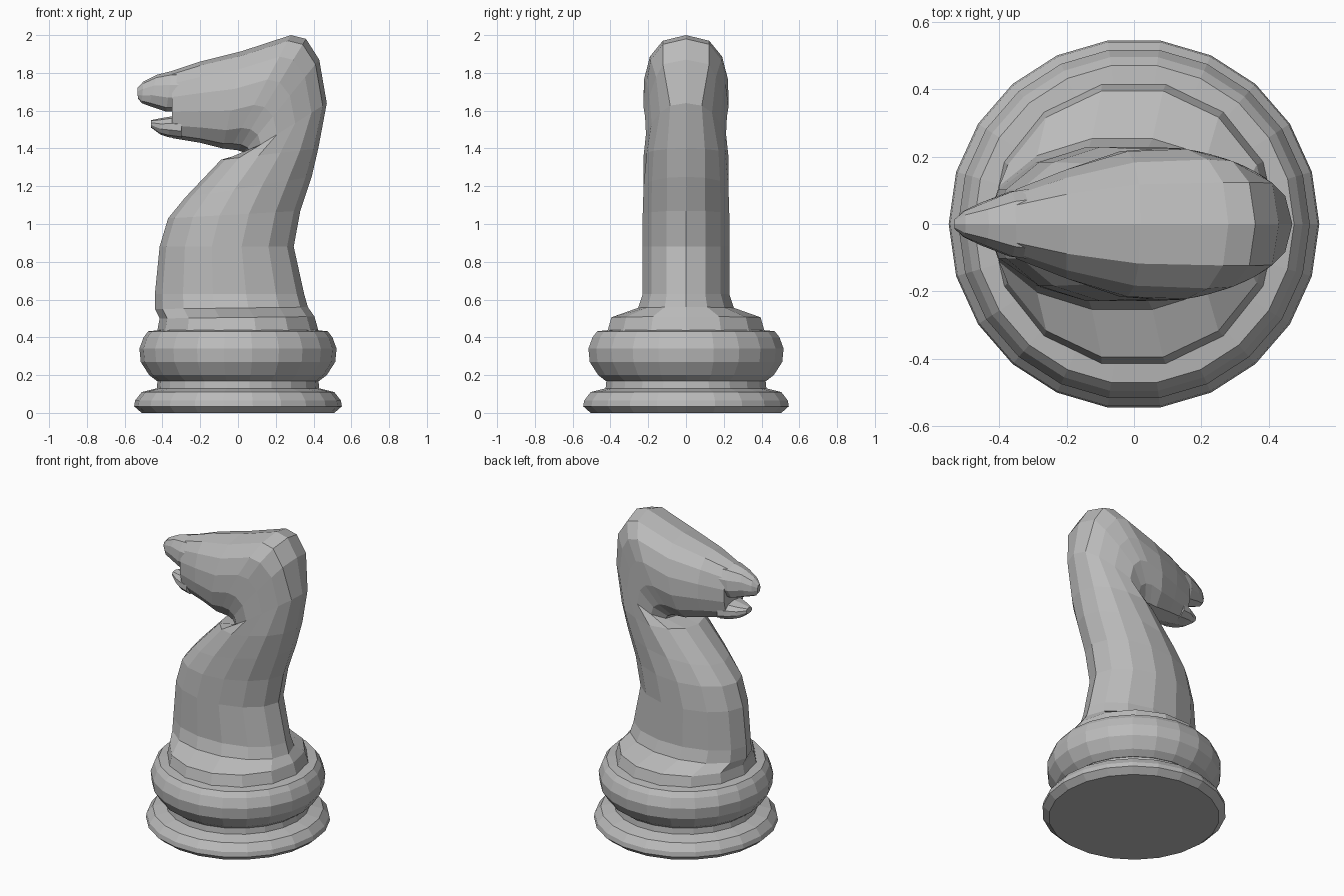
import bpy
import bmesh
from math import sin, cos, pi, sqrt
from mathutils import Vector

old = bpy.data.objects.get("Cube")
if old:
    bpy.data.objects.remove(old, do_unlink=True)

grey = bpy.data.materials.new("stone grey")
grey.use_nodes = True
grey.diffuse_color = (0.5, 0.5, 0.5, 1)
grey.node_tree.nodes["Principled BSDF"].inputs["Base Color"].default_value = (0.5, 0.5, 0.5, 1)


def skin(bm, rings):
    """Bridge rings of points into a closed, capped tube."""
    rows = [[bm.verts.new(p) for p in ring] for ring in rings]
    n = len(rows[0])
    for a, b in zip(rows, rows[1:]):
        for i in range(n):
            j = (i + 1) % n
            bm.faces.new((a[i], a[j], b[j], b[i]))
    bm.faces.new(rows[0])
    bm.faces.new(rows[-1])


def section(front, back, width, power, sides=14):
    """Oval ring between two points of the side outline."""
    f, b = Vector((front[0], 0, front[1])), Vector((back[0], 0, back[1]))
    ring = []
    for i in range(sides):
        a = 2 * pi * i / sides
        p = (f + b) / 2 + (b - f) / 2 * cos(a)
        y = width * abs(sin(a)) ** power
        if p.z > 0.6 and p.x > 0:
            # the back of the neck narrows to a rounded crest
            y = min(y, 0.235 * sqrt(max(0, 1 - (p.x / 0.48) ** 2)))
        p.y = y if sin(a) > 0 else -y
        ring.append(p)
    return ring


def build(name, *tubes):
    bm = bmesh.new()
    for rings in tubes:
        skin(bm, rings)
    bmesh.ops.remove_doubles(bm, verts=bm.verts, dist=0.0005)
    bmesh.ops.recalc_face_normals(bm, faces=bm.faces)
    mesh = bpy.data.meshes.new(name)
    bm.to_mesh(mesh)
    bm.free()
    mesh.materials.append(grey)
    obj = bpy.data.objects.new(name, mesh)
    bpy.context.collection.objects.link(obj)


def turned(profile, sides=22):
    return [[(r * cos(2 * pi * i / sides), r * sin(2 * pi * i / sides), z)
             for i in range(sides)] for r, z in profile]


# Turned foot and bulging ring
build("foot", turned([(0.51, 0), (0.55, 0.035), (0.545, 0.065), (0.51, 0.11),
                      (0.43, 0.13), (0.425, 0.18)]))
build("base_ring", turned([(0.43, 0.17), (0.47, 0.2), (0.515, 0.27), (0.522, 0.34),
                           (0.5, 0.4), (0.475, 0.432), (0.4, 0.44)]))

# Collar flowing into the neck: front point, back point, half width
neck = [((-0.43, 0.42), (0.43, 0.42), 0.43),
        ((-0.415, 0.5), (0.405, 0.51), 0.405),
        ((-0.44, 0.55), (0.37, 0.56), 0.26),
        ((-0.44, 0.63), (0.35, 0.63), 0.235),
        ((-0.415, 0.88), (0.295, 0.88), 0.235),
        ((-0.37, 1.03), (0.33, 1.07), 0.235),
        ((-0.28, 1.14), (0.39, 1.25), 0.23),
        ((-0.09, 1.34), (0.425, 1.4), 0.23)]
# Sections fan around the throat, then run along the face
head = [((0.04, 1.37), (0.47, 1.64), 0.23),
        ((0.03, 1.38), (0.43, 1.87), 0.23),
        ((0.0, 1.39), (0.36, 1.98), 0.23),
        ((-0.04, 1.395), (0.28, 2.0), 0.23),
        ((-0.08, 1.4), (0.02, 1.915), 0.22),
        ((-0.2, 1.43), (-0.2, 1.86), 0.165),
        ((-0.35, 1.455), (-0.35, 1.81), 0.105)]
build("neck_and_head", [section(*s, 1) for s in neck] + [section(*s, 0.75) for s in head])

# Upper muzzle and lower jaw leave the mouth open between them
muzzle = [((-0.3, 1.6), (-0.3, 1.81), 0.11),
          ((-0.38, 1.595), (-0.35, 1.81), 0.1),
          ((-0.47, 1.625), (-0.43, 1.79), 0.065),
          ((-0.51, 1.64), (-0.5, 1.755), 0.04),
          ((-0.53, 1.665), (-0.533, 1.72), 0.015)]
jaw = [((-0.3, 1.45), (-0.3, 1.57), 0.11),
       ((-0.37, 1.46), (-0.35, 1.57), 0.095),
       ((-0.41, 1.473), (-0.41, 1.56), 0.065),
       ((-0.46, 1.51), (-0.46, 1.55), 0.03)]
build("muzzle", [section(*s, 0.75, 10) for s in muzzle])
build("lower_jaw", [section(*s, 0.75, 10) for s in jaw])
